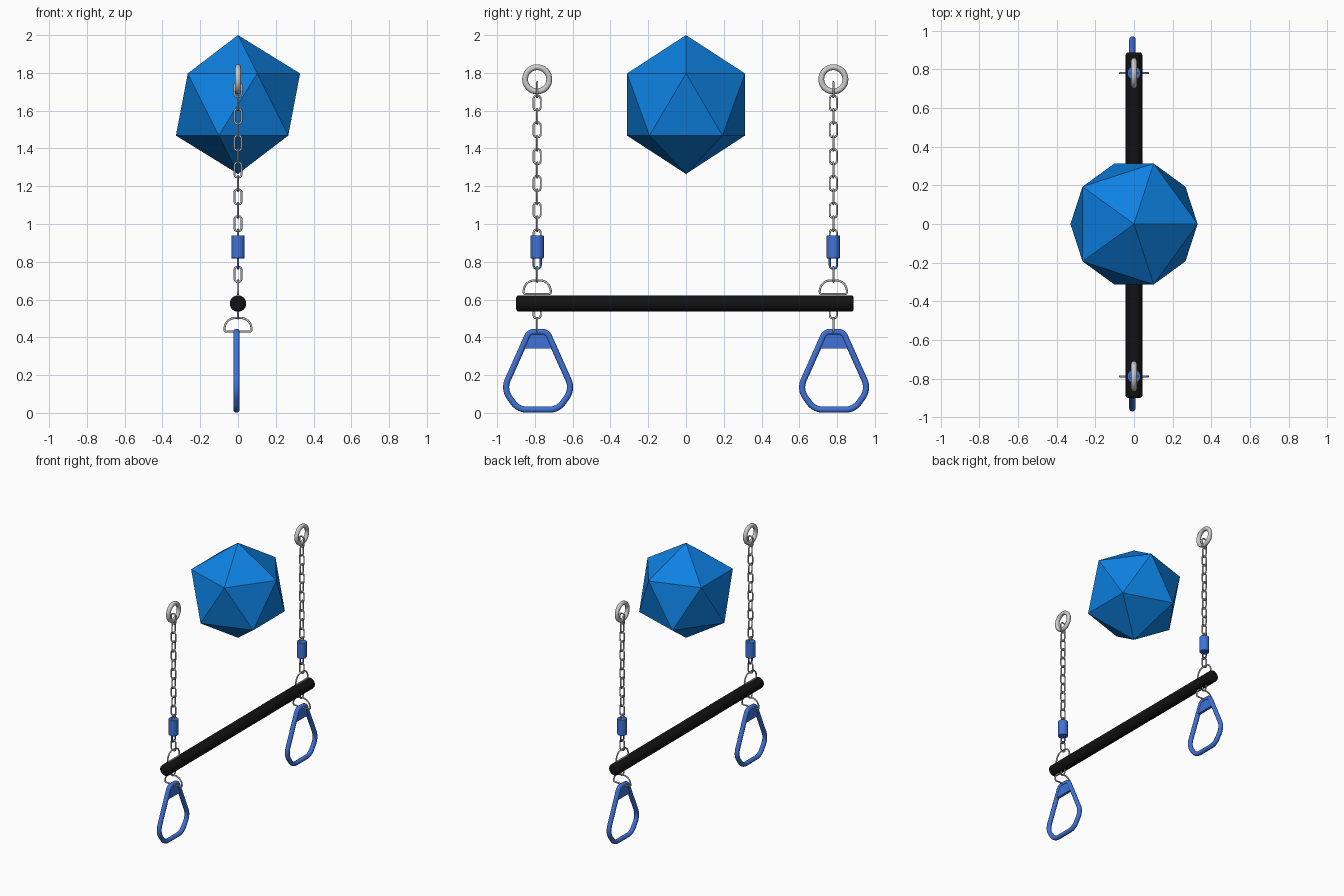
import bpy, bmesh
from math import pi
from mathutils import Vector, Matrix

if "Cube" in bpy.data.objects:
    bpy.data.objects.remove(bpy.data.objects["Cube"])


def material(name, rgb):
    m = bpy.data.materials.new(name)
    m.diffuse_color = (*rgb, 1)
    m.use_nodes = True
    m.node_tree.nodes["Principled BSDF"].inputs["Base Color"].default_value = m.diffuse_color
    return m


FACET_BLUE = material("facet_blue", (0.004, 0.22, 0.76))
BLUE = material("plastic_blue", (0.05, 0.17, 0.68))
BLACK = material("bar_black", (0.006, 0.006, 0.006))


def rounded(corners, steps=5):
    """Closed outline from (u, v, cut) corners, each rounded by a small arc."""
    out, n = [], len(corners)
    for i, (u, v, cut) in enumerate(corners):
        p = Vector((u, v))
        a = p + (Vector(corners[i - 1][:2]) - p).normalized() * cut
        b = p + (Vector(corners[(i + 1) % n][:2]) - p).normalized() * cut
        for s in range(steps + 1):
            t = s / steps
            w = 2 * t * (1 - t) * 0.85
            mid = a.lerp(b, t)
            out.append(mid + (p - (a + b) / 2) * w)
    return out


def wire(name, loops, radius, mat=None, res=2):
    """Round wire along closed outlines; each loop is (outline, plane, x, y, z)."""
    cu = bpy.data.curves.new(name, 'CURVE')
    cu.dimensions = '3D'
    cu.bevel_depth, cu.bevel_resolution = radius, res
    for outline, plane, x, y, z in loops:
        sp = cu.splines.new('POLY')
        sp.points.add(len(outline) - 1)
        sp.use_cyclic_u = True
        for pt, (u, v) in zip(sp.points, outline):
            pt.co = (x + u, y, z + v, 1) if plane == 'XZ' else (x, y + u, z + v, 1)
    ob = bpy.data.objects.new(name, cu)
    bpy.context.collection.objects.link(ob)
    if mat:
        cu.materials.append(mat)
    bpy.ops.object.select_all(action='DESELECT')
    bpy.context.view_layer.objects.active = ob
    ob.select_set(True)
    bpy.ops.object.convert(target='MESH')
    return bpy.context.object


def cylinder(name, r, depth, loc, rot, mat, bevel):
    bpy.ops.mesh.primitive_cylinder_add(vertices=32, radius=r, depth=depth,
                                        location=loc, rotation=rot)
    ob = bpy.context.object
    ob.name = name
    ob.data.materials.append(mat)
    bpy.ops.object.shade_smooth_by_angle(angle=0.7)
    b = ob.modifiers.new("bevel", 'BEVEL')
    b.width, b.segments = bevel, 3
    return ob


# Faceted ball
bpy.ops.mesh.primitive_ico_sphere_add(subdivisions=1, radius=0.3675, location=(0, 0, 1.6325))
ball = bpy.context.object
ball.name = "faceted_ball"
ball.data.materials.append(FACET_BLUE)

# Trapeze bar
cylinder("trapeze_bar", 0.0435, 1.787, (0, -0.006, 0.579), (pi / 2, 0, 0), BLACK, 0.014)

# Shared outlines
LINK = rounded([(-.019, -.040, .018), (.019, -.040, .018), (.019, .040, .018), (-.019, .040, .018)])
D_RING = rounded([(-.074, 0, .014), (.074, 0, .014), (.066, .073, .052), (-.066, .073, .052)], 8)
GRIP = rounded([(-.105, .0175, .04), (.105, .0175, .04), (.183, .125, .05),
                (.047, .429, .025), (-.047, .429, .025), (-.183, .125, .05)], 8)

for side, y in (("left", -0.788), ("right", 0.78)):
    # Hanging ring
    bpy.ops.mesh.primitive_torus_add(major_radius=0.064, minor_radius=0.0155,
                                     major_segments=36, minor_segments=14,
                                     location=(0, y, 1.766), rotation=(0, pi / 2, 0))
    bpy.context.object.name = f"{side}_hanging_ring"
    bpy.ops.object.shade_smooth()

    # Chain, with the planes of neighbouring links alternating
    links = [(LINK, 'XZ' if i % 2 == 0 else 'YZ', 0, y, 1.712 - 0.071 * i) for i in range(12)]
    links += [(LINK, 'XZ', 0, y, 0.733), (LINK, 'YZ', 0, y, 0.54)]
    wire(f"{side}_chain", links, 0.0052)

    # Sleeve and the coated link under it
    cylinder(f"{side}_sleeve", 0.035, 0.122, (0, y, 0.879), (0, 0, 0), BLUE, 0.004)
    wire(f"{side}_coated_link", [(LINK, 'YZ', 0, y, 0.803)], 0.0055, BLUE)

    # D-rings above and below the bar
    wire(f"{side}_upper_d_ring", [(D_RING, 'YZ', 0, y, 0.629)], 0.0055)
    wire(f"{side}_lower_d_ring", [(D_RING, 'XZ', 0, y, 0.430)], 0.0055)

    # Triangular hand grip
    gy = -0.783 if y < 0 else 0.784
    wire(f"{side}_hand_grip", [(GRIP, 'YZ', -0.008, gy, 0)], 0.017, BLUE, 3)

    # Web filling the top of the grip
    bm = bmesh.new()
    base = [bm.verts.new((-0.018, gy + u, v))
            for u, v in ((-.08, .34), (.08, .34), (.046, .425), (-.046, .425))]
    face = bm.faces.new(base)
    ext = bmesh.ops.extrude_face_region(bm, geom=[face])
    bmesh.ops.translate(bm, vec=(0.02, 0, 0),
                        verts=[g for g in ext["geom"] if isinstance(g, bmesh.types.BMVert)])
    bmesh.ops.recalc_face_normals(bm, faces=bm.faces)
    me = bpy.data.meshes.new(f"{side}_grip_web")
    bm.to_mesh(me)
    bm.free()
    me.materials.append(BLUE)
    bpy.context.collection.objects.link(bpy.data.objects.new(me.name, me))
